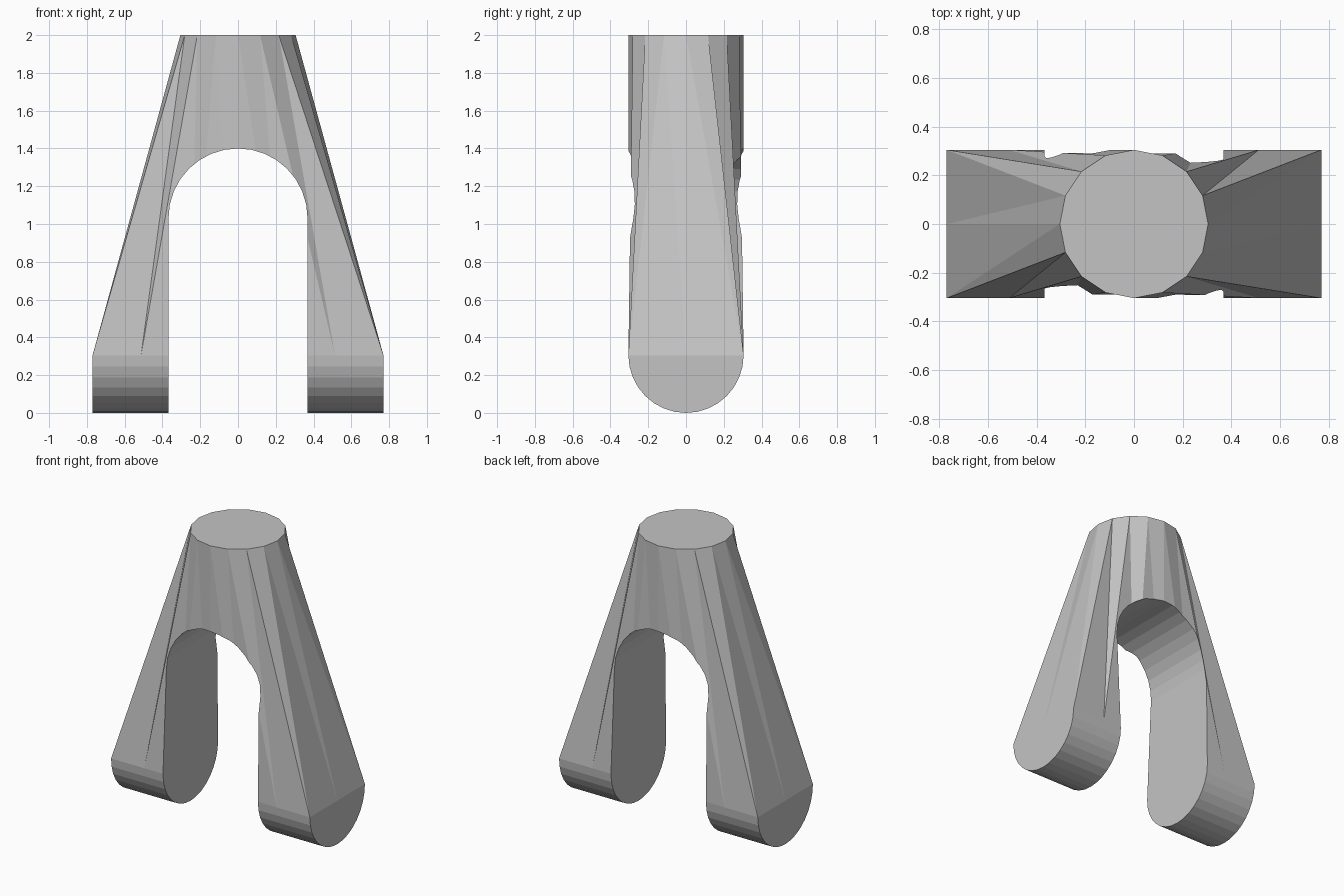
import bpy, bmesh
from math import sin, cos, pi

if "Cube" in bpy.data.objects:
    bpy.data.objects.remove(bpy.data.objects["Cube"], do_unlink=True)

HALF_W, R, TOP = 0.77, 0.305, 2.0      # half width, round radius, full height
SLOT_R, SLOT_Z = 0.368, 1.032          # arch radius and spring height
SEG = 16

grey = bpy.data.materials.new("plain grey")
grey.use_nodes = True
colour = (0.55, 0.55, 0.55, 1)
grey.diffuse_color = colour
grey.node_tree.nodes["Principled BSDF"].inputs["Base Color"].default_value = colour


def finish(name, bm):
    bmesh.ops.recalc_face_normals(bm, faces=bm.faces)
    mesh = bpy.data.meshes.new(name)
    bm.to_mesh(mesh)
    bm.free()
    mesh.materials.append(grey)
    obj = bpy.data.objects.new(name, mesh)
    bpy.context.collection.objects.link(obj)
    return obj


# Body: round top lofted to a rectangle, with a half cylinder below
bm = bmesh.new()
steps = [1 - k / 3 for k in range(7)]
outline = [(HALF_W, 0)] + [(HALF_W * s, R) for s in steps]
outline += [(-x, -y) for x, y in outline]
base = [bm.verts.new((x, y, R)) for x, y in outline]
top = [bm.verts.new((R * cos(2 * pi * i / SEG), R * sin(2 * pi * i / SEG), TOP))
       for i in range(SEG)]
bm.faces.new(top)
for i in range(SEG):
    j = (i + 1) % SEG
    bm.faces.new((top[i], base[i], base[j]))
    bm.faces.new((top[i], base[j], top[j]))

# Rounded underside, running from the back edge to the front edge
rows = [base[1:8]]
for k in range(1, SEG):
    a = pi * k / SEG
    rows.append([bm.verts.new((x, R * cos(a), R - R * sin(a))) for x in (HALF_W, -HALF_W)])
rows.append(base[9:16][::-1])
for p, q in zip(rows, rows[1:]):
    bm.faces.new(p + q[::-1])
bm.faces.new([r[0] for r in rows] + [base[0]])
bm.faces.new([r[-1] for r in rows] + [base[8]])
body = finish("forked_body", bm)

# Arched slot between the legs
bm = bmesh.new()
arch = [(SLOT_R * cos(pi * k / SEG), SLOT_Z + SLOT_R * sin(pi * k / SEG))
        for k in range(SEG + 1)]
arch += [(-SLOT_R, -0.5), (SLOT_R, -0.5)]
face = bm.faces.new([bm.verts.new((x, -1, z)) for x, z in arch])
ext = bmesh.ops.extrude_face_region(bm, geom=[face])
bmesh.ops.translate(bm, vec=(0, 2, 0),
                    verts=[v for v in ext["geom"] if isinstance(v, bmesh.types.BMVert)])
cutter = finish("slot_cutter", bm)
cutter.hide_render = True

# Cut the slot and drop the cutter
cut = body.modifiers.new("slot", "BOOLEAN")
cut.operation = "DIFFERENCE"
cut.solver = "EXACT"
cut.object = cutter
bpy.context.view_layer.objects.active = body
body.select_set(True)
bpy.ops.object.modifier_apply(modifier=cut.name)
bpy.data.objects.remove(cutter, do_unlink=True)
